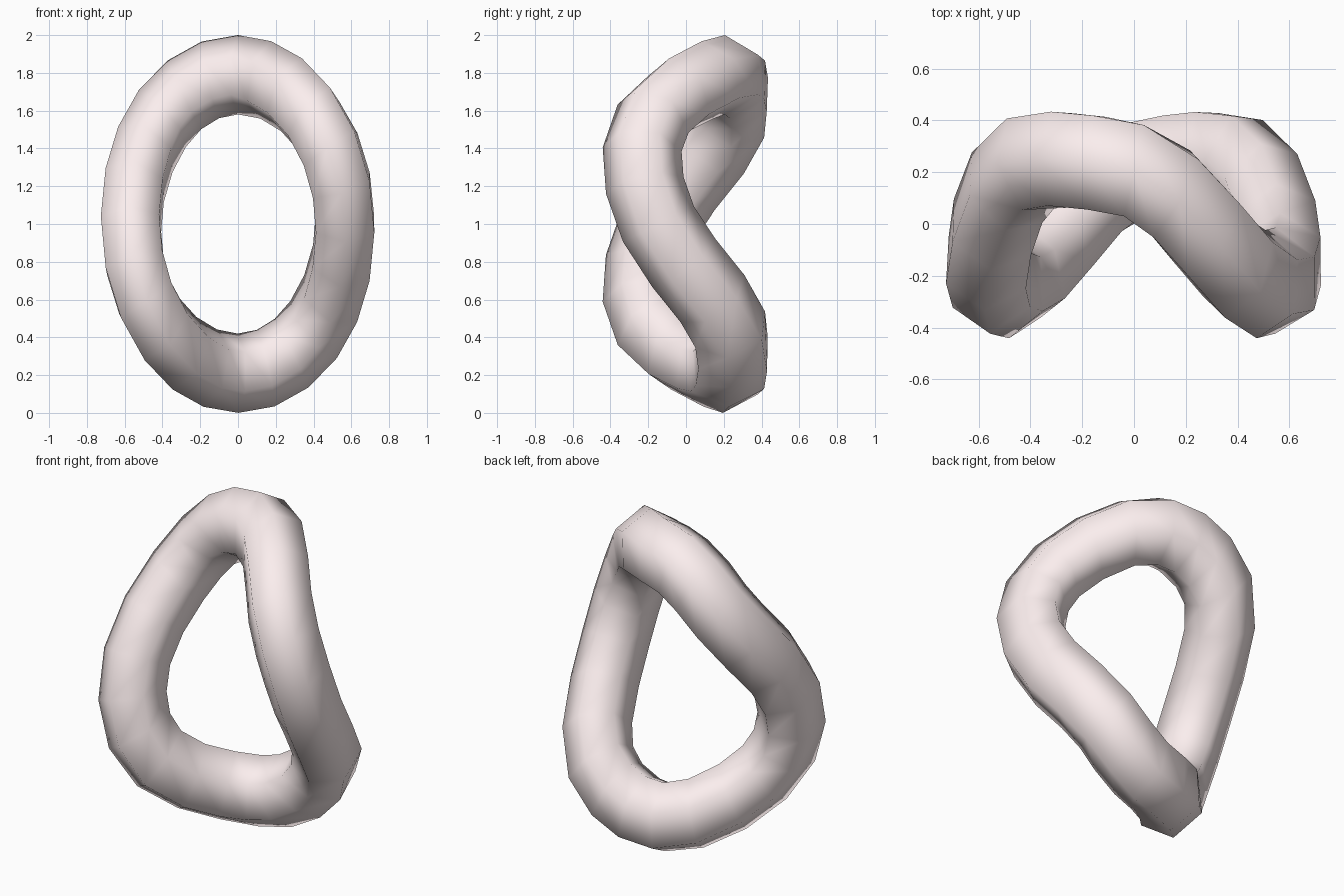
import bpy, bmesh
from math import sin, cos, pi, radians
from mathutils import Vector

if "Cube" in bpy.data.objects:
    bpy.data.objects.remove(bpy.data.objects["Cube"])

SEGMENTS, SIDES = 24, 6
RING_R, TUBE_R = 0.79, 0.21
RING_X, TUBE_X = 0.717, 0.85   # sideways squeeze of the path and of the tube


# Wavy closed path: a circle that swings back and forth twice in depth
def path(a):
    y = 0.03 - 0.168 * cos(2 * a) - 0.19 * sin(2 * a) - 0.025 * sin(4 * a)
    y -= 0.016 * cos(6 * (a - radians(50)))
    return Vector((RING_R * cos(a), y, RING_R * sin(a)))


# Sweep a six-sided section along the path without twisting it
bm = bmesh.new()
rings = []
normal = Vector((0, 0, 1))
for i in range(SEGMENTS):
    a = pi / 2 + 2 * pi * i / SEGMENTS
    centre = path(a)
    tangent = (path(a + 0.1) - path(a - 0.1)).normalized()
    normal = (normal - tangent * normal.dot(tangent)).normalized()
    side = tangent.cross(normal)
    ring = []
    for k in range(SIDES):
        t = 2 * pi * k / SIDES
        d = TUBE_R * (cos(t) * normal + sin(t) * side)
        ring.append(bm.verts.new((centre.x * RING_X + d.x * TUBE_X,
                                  centre.y + d.y, centre.z + d.z + 1)))
    rings.append(ring)

for i in range(SEGMENTS):
    r0, r1 = rings[i], rings[(i + 1) % SEGMENTS]
    for k in range(SIDES):
        j = (k + 1) % SIDES
        bm.faces.new((r0[k], r0[j], r1[j], r1[k]))
bmesh.ops.recalc_face_normals(bm, faces=bm.faces)
for f in bm.faces:
    f.smooth = True

mesh = bpy.data.meshes.new("twisted_ring")
bm.to_mesh(mesh)
bm.free()
ring_obj = bpy.data.objects.new("twisted_ring", mesh)
bpy.context.collection.objects.link(ring_obj)

# Pale pinkish finish
mat = bpy.data.materials.new("pale_pink")
mat.diffuse_color = (0.97, 0.86, 0.86, 1)
mat.use_nodes = True
mat.node_tree.nodes["Principled BSDF"].inputs["Base Color"].default_value = mat.diffuse_color
mesh.materials.append(mat)
